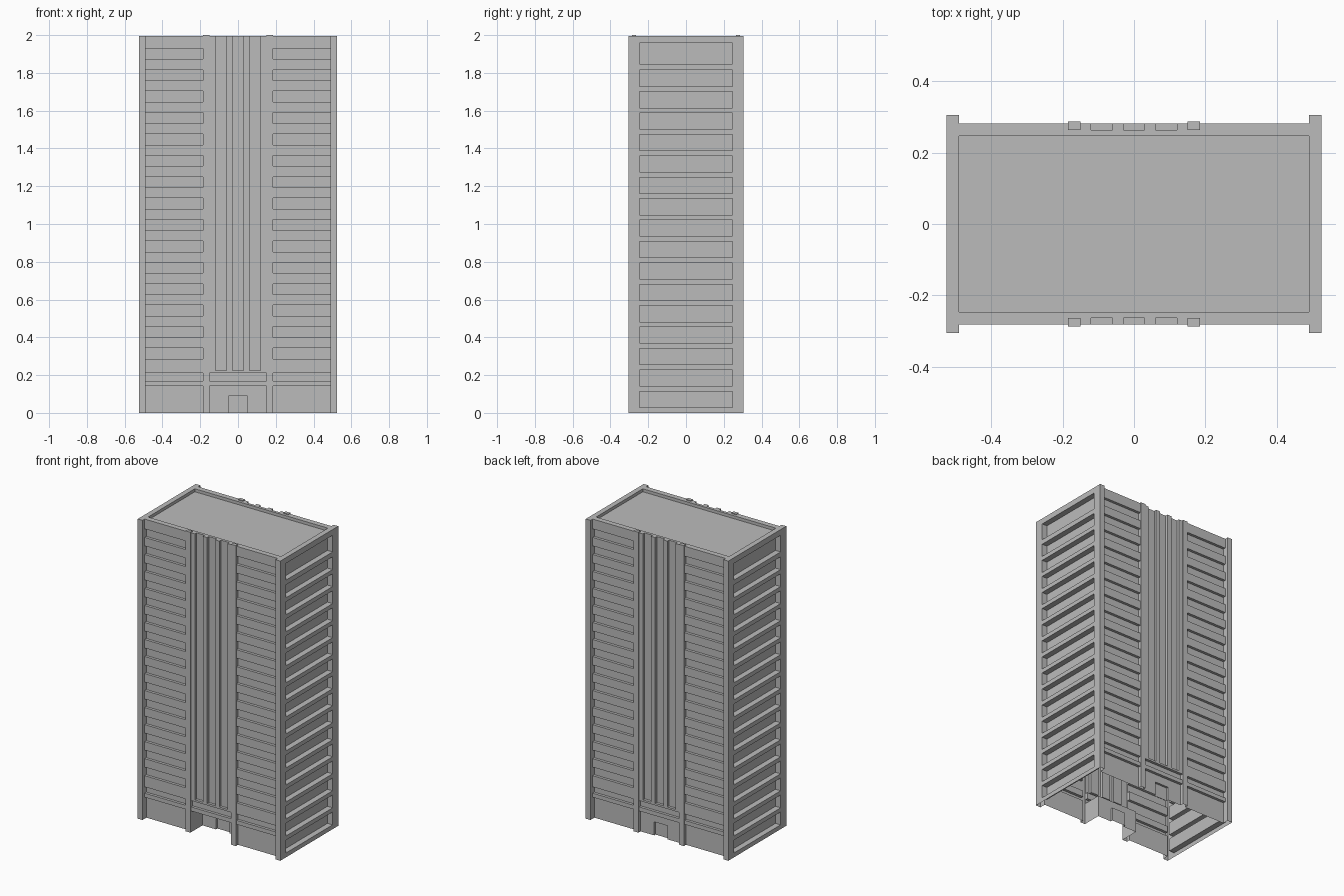
import bpy, bmesh
from mathutils import Vector

cube = bpy.data.objects.get("Cube")
if cube:
    bpy.data.objects.remove(cube, do_unlink=True)

concrete = bpy.data.materials.new("concrete_grey")
concrete.use_nodes = True
GREY = (0.5, 0.5, 0.5, 1)
concrete.diffuse_color = GREY
concrete.node_tree.nodes["Principled BSDF"].inputs["Base Color"].default_value = GREY

TOP, RIM_Y, RIM_X = 1.995, 0.246, 0.49
HALF_X, HALF_Y = 0.525, 0.305
WALL, GLASS = 0.282, 0.264
PITCH = 0.1133


def finish(name, bm, outward):
    bmesh.ops.remove_doubles(bm, verts=bm.verts, dist=0.00001)
    bmesh.ops.recalc_face_normals(bm, faces=bm.faces)
    bm.normal_update()
    if sum(f.normal.dot(Vector(outward)) * f.calc_area() for f in bm.faces) < 0:
        bmesh.ops.reverse_faces(bm, faces=bm.faces)
    mesh = bpy.data.meshes.new(name)
    bm.to_mesh(mesh)
    bm.free()
    mesh.materials.append(concrete)
    obj = bpy.data.objects.new(name, mesh)
    bpy.context.collection.objects.link(obj)


def relief(name, us, vs, depth, place, outward, rim=None):
    """Stepped wall: one flat cell per grid square, joined by reveals."""
    bm = bmesh.new()
    us, vs = sorted(set(us)), sorted(set(vs))

    def quad(*pts):
        bm.faces.new([bm.verts.new(place(*p)) for p in pts])

    d = [[depth((a + b) / 2, (c + e) / 2) for c, e in zip(vs, vs[1:])]
         for a, b in zip(us, us[1:])]
    for i, (a, b) in enumerate(zip(us, us[1:])):
        for j, (c, e) in enumerate(zip(vs, vs[1:])):
            h = d[i][j]
            quad((a, c, h), (b, c, h), (b, e, h), (a, e, h))
            if i + 1 < len(d) and d[i + 1][j] != h:
                k = d[i + 1][j]
                quad((b, c, h), (b, e, h), (b, e, k), (b, c, k))
            if j + 1 < len(d[i]) and d[i][j + 1] != h:
                k = d[i][j + 1]
                quad((a, e, h), (b, e, h), (b, e, k), (a, e, k))
        if rim is not None:
            h = d[i][-1]
            quad((a, vs[-1], h), (b, vs[-1], h), (b, vs[-1], rim), (a, vs[-1], rim))
    finish(name, bm, outward)


def box(name, x0, x1, y0, y1, z0, z1):
    bm = bmesh.new()
    bmesh.ops.create_cube(bm, size=1)
    for v in bm.verts:
        v.co = ((x0 + x1) / 2 + v.co.x * (x1 - x0),
                (y0 + y1) / 2 + v.co.y * (y1 - y0),
                (z0 + z1) / 2 + v.co.z * (z1 - z0))
    finish(name, bm, (0, 0, 1))


# Long facades: piers, pilasters, fluted centre, window bands and base
windows = [(0.2865 + PITCH * k, 0.3435 + PITCH * k) for k in range(15)]
half_us = [0.03, 0.05, 0.06, 0.12, 0.15, 0.185, RIM_X, HALF_X]
facade_us = half_us + [-u for u in half_us]
facade_vs = [0, 0.09, 0.143, 0.17, 0.212, 0.225, TOP] + [z for w in windows for z in w]


def facade_depth(lobby, door):
    def depth(x, z):
        x = abs(x)
        if x > RIM_X:
            return HALF_Y
        if 0.15 < x < 0.185:
            return 0.287
        if x < 0.15:
            if z < 0.143:
                return door if x < 0.05 and z < 0.09 else lobby
            if z > 0.225:
                return GLASS if x < 0.03 or 0.06 < x < 0.12 else WALL
        elif any(a < z < b for a, b in windows) or z < 0.143:
            return GLASS
        return GLASS if 0.17 < z < 0.212 else WALL
    return depth


for name, s, lobby, door in (("front_facade", -1, 0.16, 0.145),
                             ("back_facade", 1, GLASS, 0.25)):
    relief(name, facade_us, facade_vs, facade_depth(lobby, door),
           lambda u, v, h, s=s: (u, s * h, v), (0, s, 0), RIM_Y)

# End walls with a stack of recessed panels
panels = [(0.029 + PITCH * k, 0.1145 + PITCH * k) for k in range(16)] + [(1.846, 1.957)]
end_vs = [0, TOP] + [z for p in panels for z in p]


def end_depth(y, z):
    return 0.487 if abs(y) < RIM_Y and any(a < z < b for a, b in panels) else HALF_X


for name, s in (("left_end_wall", 1), ("right_end_wall", -1)):
    relief(name, [-HALF_Y, -RIM_Y, RIM_Y, HALF_Y], end_vs, end_depth,
           lambda u, v, h, s=s: (s * h, u, v), (s, 0, 0))

# Roof: end copings and the sunken deck with its parapet faces
relief("roof_deck", [-HALF_X, -RIM_X, RIM_X, HALF_X], [-RIM_Y, RIM_Y],
       lambda x, y: TOP if abs(x) > RIM_X else TOP - 0.02,
       lambda u, v, h: (u, v, h), (0, 0, 1))
for name, s in (("front_parapet_face", -1), ("back_parapet_face", 1)):
    relief(name, [-RIM_X, RIM_X], [TOP - 0.02, TOP], lambda x, z: RIM_Y,
           lambda u, v, h, s=s: (u, s * h, v), (0, -s, 0))

# Pilaster caps standing just proud of the parapet
for side, sx in (("left", 1), ("right", -1)):
    for end, sy in (("front", -1), ("back", 1)):
        xs, ys = sorted((sx * 0.15, sx * 0.185)), sorted((sy * GLASS, sy * 0.287))
        box(f"{end}_{side}_pilaster_cap", *xs, *ys, TOP - 0.001, 2.0)
